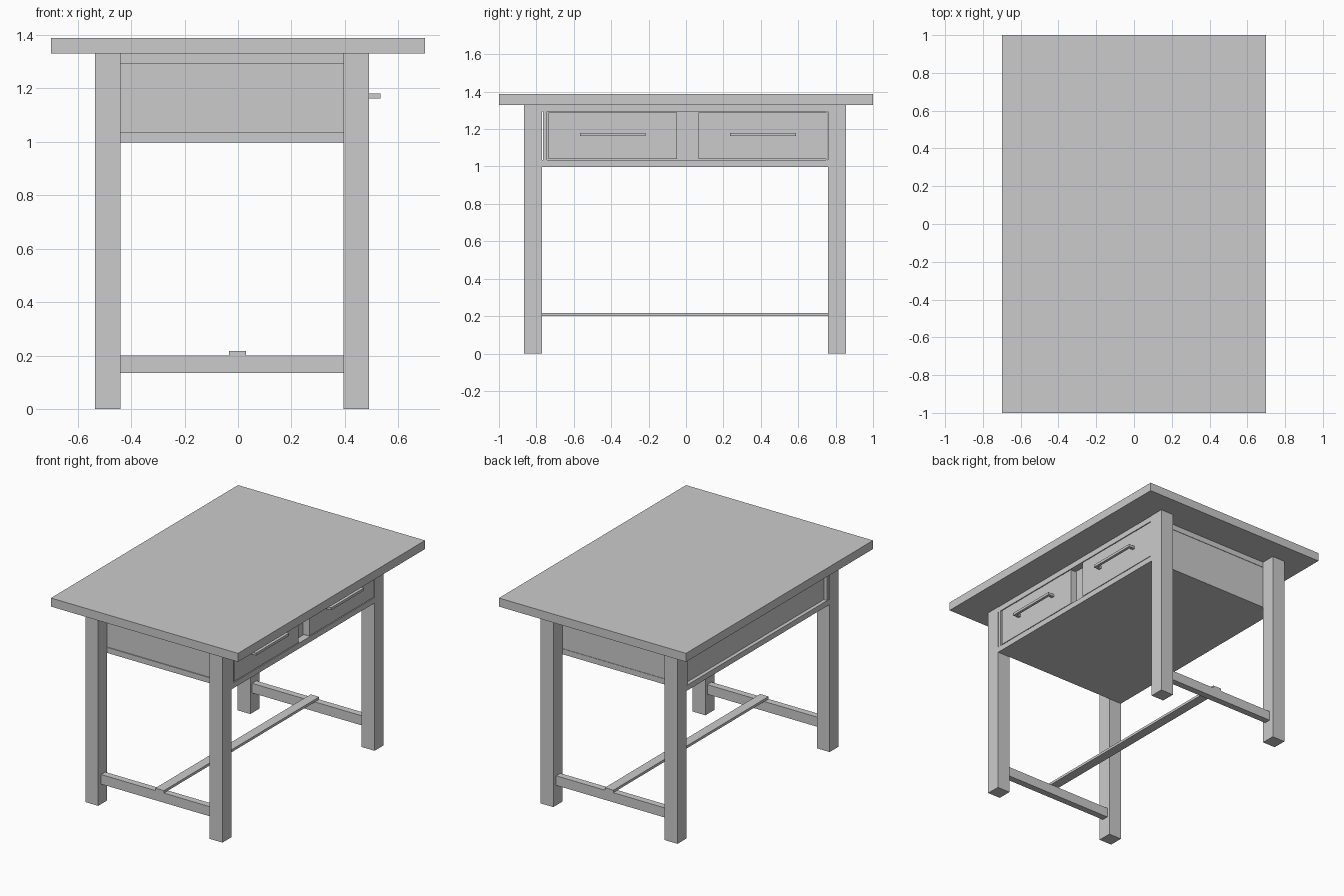
import bpy
import bmesh
from mathutils import Matrix, Vector

if "Cube" in bpy.data.objects:
    bpy.data.objects.remove(bpy.data.objects["Cube"])


def join_boxes(name, boxes):
    """One object from (x0, x1, y0, y1, z0, z1) boxes."""
    bm = bmesh.new()
    for x0, x1, y0, y1, z0, z1 in boxes:
        size = (x1 - x0, y1 - y0, z1 - z0)
        mid = Vector((x0 + x1, y0 + y1, z0 + z1)) / 2
        bmesh.ops.create_cube(bm, size=1, matrix=Matrix.Translation(mid) @ Matrix.Diagonal((*size, 1)))
    mesh = bpy.data.meshes.new(name)
    bm.to_mesh(mesh)
    bm.free()
    obj = bpy.data.objects.new(name, mesh)
    bpy.context.collection.objects.link(obj)
    return obj


def box(name, *b):
    return join_boxes(name, [b])


X0, X1 = -0.536, 0.49      # outer faces of the legs and case
Y0, Y1 = -0.77, 0.76       # case ends, inside the legs
LEG = 0.096
CASE_Z, RAIL_Z, HEAD_Z, TOP_Z = 0.998, 1.035, 1.293, 1.33

# Table top
box("table_top", -0.7, 0.7, -1, 1, TOP_Z, 1.388)

# Legs outside the case ends
for side, y in (("near", Y0 - LEG), ("far", Y1)):
    for face, x in (("back", X0), ("drawer", X1 - LEG)):
        box(f"{side}_{face}_leg", x, x + LEG, y, y + LEG, 0, TOP_Z)

# Case: bottom and head boards with slightly recessed panels between
box("case_bottom", X0, X1 - 0.002, Y0, Y1, CASE_Z, RAIL_Z)
box("case_head", X0, X1 - 0.002, Y0, Y1, HEAD_Z, TOP_Z)
box("near_end_panel", X0 + 0.002, X1 - 0.002, Y0 + 0.006, Y0 + 0.026, RAIL_Z, HEAD_Z)
box("far_end_panel", X0 + 0.002, X1 - 0.002, Y1 - 0.012, Y1 - 0.003, RAIL_Z, HEAD_Z)
box("back_panel", X0 + 0.025, X0 + 0.045, Y0 + 0.026, Y1 - 0.012, RAIL_Z, HEAD_Z)
box("drawer_backing", 0.42, 0.44, Y0 + 0.026, Y1 - 0.012, RAIL_Z, HEAD_Z)

# Drawer fronts and bar handles on two posts
for side, y0, y1 in (("near", -0.735, -0.048), ("far", 0.067, 0.755)):
    box(f"{side}_drawer_front", 0.44, 0.487, y0, y1, 1.04, 1.288)
    mid = (y0 + y1) / 2
    z0, z1 = 1.163, 1.18
    a, b = mid - 0.176, mid + 0.176
    join_boxes(f"{side}_drawer_handle", [
        (0.515, 0.533, a, b, z0, z1),
        (0.487, 0.515, a, a + 0.02, z0, z1),
        (0.487, 0.515, b - 0.02, b, z0, z1),
    ])

# Low end stretchers and the flat board joining them
for side, y in (("near", -0.835), ("far", 0.78)):
    box(f"{side}_stretcher", X0 + LEG, X1 - LEG, y, y + 0.045, 0.135, 0.2)
box("centre_stretcher", -0.034, 0.03, -0.835, 0.825, 0.2, 0.217)
